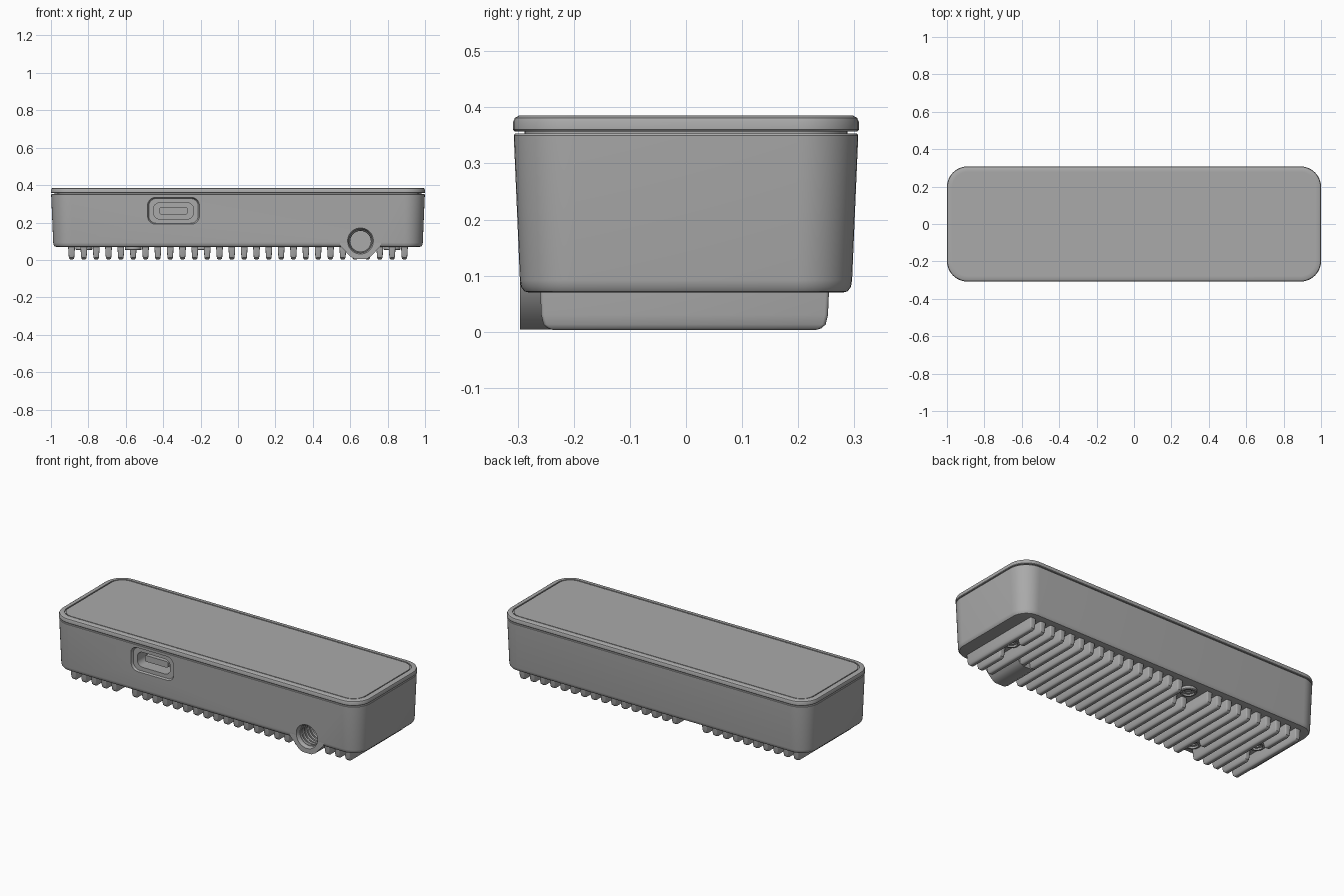
import bpy, bmesh, math

cube = bpy.data.objects.get("Cube")
if cube:
    bpy.data.objects.remove(cube, do_unlink=True)

grey = bpy.data.materials.new("satin grey")
grey.use_nodes = True
grey.diffuse_color = (0.4, 0.4, 0.4, 1)
grey.node_tree.nodes["Principled BSDF"].inputs["Base Color"].default_value = (0.4, 0.4, 0.4, 1)


def finish(name, bm):
    """Turn a bmesh into a smooth-shaded grey object."""
    bmesh.ops.recalc_face_normals(bm, faces=bm.faces)
    mesh = bpy.data.meshes.new(name)
    bm.to_mesh(mesh)
    bm.free()
    obj = bpy.data.objects.new(name, mesh)
    bpy.context.collection.objects.link(obj)
    mesh.materials.append(grey)
    shade(obj)
    return obj


def shade(obj):
    bpy.ops.object.select_all(action="DESELECT")
    obj.select_set(True)
    bpy.context.view_layer.objects.active = obj
    bpy.ops.object.shade_smooth_by_angle(angle=math.radians(35))


def outline(hx, hy, r, steps):
    """Rounded rectangle as 2D points."""
    pts = []
    for q, (sx, sy) in enumerate([(1, 1), (-1, 1), (-1, -1), (1, -1)]):
        for i in range(steps + 1):
            a = math.pi / 2 * (q + i / steps)
            pts.append((sx * (hx - r) + r * math.cos(a), sy * (hy - r) + r * math.sin(a)))
    return pts


def loft(name, rings, cx=0, cy=0, steps=10, along_y=False):
    """Skin rounded rectangles (half x, half y, radius, depth)."""
    bm = bmesh.new()
    loops = []
    for hx, hy, r, d in rings:
        pts = [(cx + u, cy + v) for u, v in outline(hx, hy, r, steps)]
        loops.append([bm.verts.new((u, d, v) if along_y else (u, v, d)) for u, v in pts])
    n = len(loops[0])
    for a, b in zip(loops, loops[1:]):
        for i in range(n):
            j = (i + 1) % n
            bm.faces.new((a[i], a[j], b[j], b[i]))
    bm.faces.new(loops[0])
    bm.faces.new(loops[-1])
    return finish(name, bm)


def inset_rings(hx, hy, r, steps):
    """Rings from (inset, height) pairs."""
    return [(hx - d, hy - d, r - d, z) for d, z in steps]


def cut(target, cutter):
    mod = target.modifiers.new("cut", "BOOLEAN")
    mod.operation = "DIFFERENCE"
    mod.solver = "EXACT"
    mod.object = cutter
    bpy.ops.object.select_all(action="DESELECT")
    target.select_set(True)
    bpy.context.view_layer.objects.active = target
    bpy.ops.object.modifier_apply(modifier=mod.name)


# Drafted case with rounded lower edge and a recessed neck under the lid
body = loft("case", inset_rings(1.0, 0.308, 0.11, [
    (0.028, 0.07), (0.02, 0.072), (0.014, 0.08), (0.012, 0.092),
    (0.001, 0.35), (0.003, 0.353), (0.02, 0.353), (0.02, 0.362)]))

# Lid with rounded rim and a fine groove around the top panel
loft("lid", inset_rings(1.0, 0.308, 0.11, [
    (0.003, 0.357), (0, 0.36), (0, 0.374), (0.003, 0.381), (0.01, 0.385),
    (0.03, 0.385), (0.03, 0.379), (0.036, 0.379), (0.036, 0.384)]))

# Boss around the threaded mount
bm = bmesh.new()
half = [(0.112, 0.1), (0.108, 0.075), (0.055, 0.018), (0.03, 0.004)]
profile = [(-x, z) for x, z in half] + [(x, z) for x, z in reversed(half)]
face = bm.faces.new([bm.verts.new((0.655 + x, -0.296, z)) for x, z in profile])
ext = bmesh.ops.extrude_face_region(bm, geom=[face])
for v in ext["geom"]:
    if isinstance(v, bmesh.types.BMVert):
        v.co.y = -0.07
boss = finish("mount_boss", bm)

# Mount hole with chamfered mouth
hole = loft("hole_cutter", [(r, r, r - 0.0005, y) for r, y in
            [(0.075, -0.33), (0.071, -0.3), (0.062, -0.285), (0.062, -0.12)]],
            cx=0.655, cy=0.1, along_y=True)
# Port recess and the deeper slot behind it
recess = loft("recess_cutter", [(0.142, 0.075, 0.045, -0.33), (0.138, 0.071, 0.042, -0.3),
              (0.132, 0.066, 0.04, -0.289)], cx=-0.345, cy=0.262, along_y=True)
slot = loft("slot_cutter", [(0.107, 0.044, 0.035, -0.33), (0.107, 0.044, 0.035, -0.2)],
            cx=-0.345, cy=0.262, along_y=True)
for target, cutter in [(body, hole), (boss, hole), (body, recess), (body, slot)]:
    cut(target, cutter)
for cutter in (hole, recess, slot):
    bpy.data.objects.remove(cutter, do_unlink=True)
shade(body)
shade(boss)

# Connector tongue inside the slot
loft("port_tongue", [(0.075, 0.018, 0.008, -0.265), (0.075, 0.018, 0.008, -0.195)],
     cx=-0.345, cy=0.262, along_y=True)

# Thread ridges inside the mount
for i in range(6):
    bpy.ops.mesh.primitive_torus_add(location=(0.655, -0.265 + 0.024 * i, 0.1),
                                     rotation=(math.pi / 2, 0, 0), major_radius=0.063,
                                     minor_radius=0.008, major_segments=40, minor_segments=6)
    ridge = bpy.context.object
    ridge.name = "mount_thread"
    ridge.data.materials.append(grey)
    shade(ridge)


def fin(x, y0, y1):
    hy, cy = (y1 - y0) / 2, (y0 + y1) / 2
    loft("cooling_fin", [(0.0185, hy, 0.006, 0.075), (0.016, hy - 0.002, 0.006, 0.03),
                         (0.0145, hy - 0.006, 0.006, 0.013), (0.012, hy - 0.014, 0.006, 0.006),
                         (0.008, hy - 0.024, 0.005, 0.003)], cx=x, cy=cy, steps=3)


# Cooling fins, interrupted where screws and the boss sit
front, back = -0.26, 0.255
screws = [(0.824, 0), (-0.824, 0), (-0.197, 0.2), (-0.56, -0.2)]
for k in range(28):
    x = -0.89 + k * 1.78 / 27
    spans = [(front, back)]
    if abs(x - 0.655) < 0.06:
        spans = [(-0.08, back)]
    for sx, sy in screws:
        if abs(x - sx) < 0.05:
            lo, hi = (sy - 0.07, sy + 0.07)
            spans = [s for a, b in spans for s in ((a, min(b, lo)), (max(a, hi), b))
                     if s[1] - s[0] > 0.06]
    for a, b in spans:
        fin(x, a, b)

# Screw bosses with sunken sockets
for sx, sy in screws:
    loft("screw", [(r, r, r - 0.0005, z) for r, z in
         [(0.045, 0.08), (0.045, 0.056), (0.041, 0.052), (0.032, 0.052),
          (0.032, 0.062), (0.018, 0.062), (0.018, 0.068)]], cx=sx, cy=sy, steps=6)
